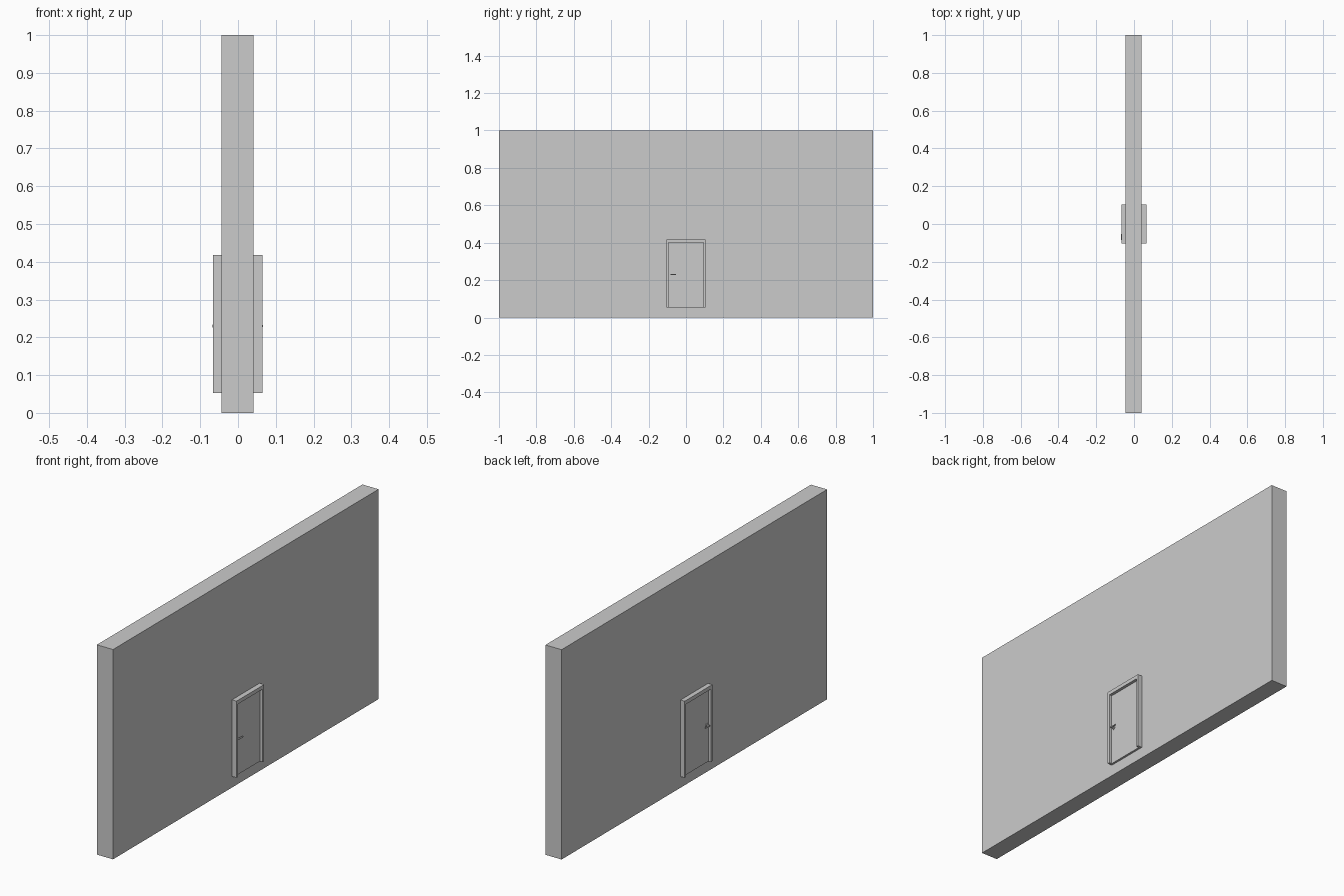
import bpy, bmesh, math
from mathutils import Matrix, Vector

if "Cube" in bpy.data.objects:
    bpy.data.objects.remove(bpy.data.objects["Cube"])


def new_object(name, bm):
    bmesh.ops.recalc_face_normals(bm, faces=bm.faces)
    mesh = bpy.data.meshes.new(name)
    bm.to_mesh(mesh)
    bm.free()
    ob = bpy.data.objects.new(name, mesh)
    bpy.context.collection.objects.link(ob)
    return ob


def box(name, lo, hi):
    bm = bmesh.new()
    size = [b - a for a, b in zip(lo, hi)]
    mid = [(a + b) / 2 for a, b in zip(lo, hi)]
    bmesh.ops.create_cube(bm, size=1, matrix=Matrix.Translation(mid) @ Matrix.Diagonal((*size, 1)))
    return new_object(name, bm)


def rod(name, start, end, radius, sides=16):
    a, b = Vector(start), Vector(end)
    turn = (b - a).to_track_quat('Z', 'Y').to_matrix().to_4x4()
    bm = bmesh.new()
    bmesh.ops.create_cone(bm, cap_ends=True, segments=sides, radius1=radius, radius2=radius,
                          depth=(b - a).length, matrix=Matrix.Translation((a + b) / 2) @ turn)
    ob = new_object(name, bm)
    bpy.context.view_layer.objects.active = ob
    ob.select_set(True)
    bpy.ops.object.shade_smooth_by_angle(angle=math.radians(40))
    ob.select_set(False)
    return ob


BOTTOM, TOP = 0.053, 0.418

# Wall
box("wall", (-0.044, -1, 0), (0.041, 1, 1))

# Door frame: upside-down U pushed out past both wall faces
outline = [(-0.104, BOTTOM), (-0.104, TOP), (0.104, TOP), (0.104, BOTTOM),
           (0.093, BOTTOM), (0.093, 0.4), (-0.093, 0.4), (-0.093, BOTTOM)]
bm = bmesh.new()
face = bm.faces.new([bm.verts.new((-0.066, y, z)) for y, z in outline])
ext = bmesh.ops.extrude_face_region(bm, geom=[face])
bmesh.ops.translate(bm, vec=(0.131, 0, 0),
                    verts=[v for v in ext["geom"] if isinstance(v, bmesh.types.BMVert)])
new_object("door_frame", bm)

# Door leaf
box("door", (-0.053, -0.093, BOTTOM), (0.051, 0.093, 0.4))

# Lever handles on both faces
HY, HZ = -0.08, 0.23
for side, x, s in (("right", 0.051, 1), ("left", -0.053, -1)):
    rod("handle_rose_" + side, (x - s * 0.002, HY, HZ), (x + s * 0.003, HY, HZ), 0.009, 24)
    rod("handle_neck_" + side, (x, HY, HZ), (x + s * 0.014, HY, HZ), 0.004)
    rod("handle_lever_" + side, (x + s * 0.0125, HY - 0.004, HZ),
        (x + s * 0.0125, -0.054, HZ), 0.0033)
